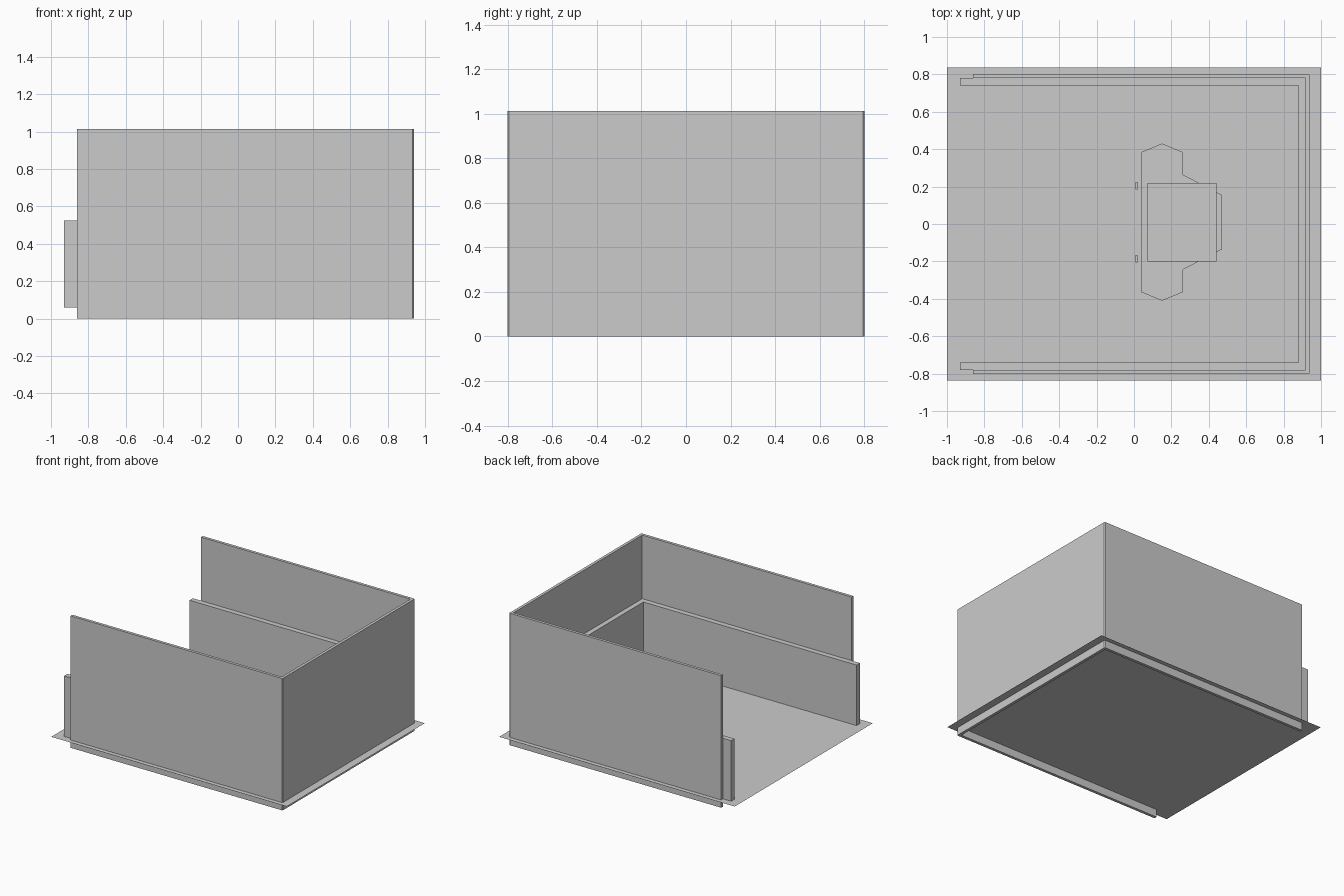
import bpy

if "Cube" in bpy.data.objects:
    bpy.data.objects.remove(bpy.data.objects["Cube"])


def prism(name, outline, z0, z1):
    """Extrude a closed outline from z0 to z1."""
    n = len(outline)
    verts = [(x, y, z0) for x, y in outline] + [(x, y, z1) for x, y in outline]
    faces = [tuple(reversed(range(n))), tuple(range(n, 2 * n))]
    faces += [(i, (i + 1) % n, n + (i + 1) % n, n + i) for i in range(n)]
    mesh = bpy.data.meshes.new(name)
    mesh.from_pydata(verts, [], faces)
    obj = bpy.data.objects.new(name, mesh)
    bpy.context.collection.objects.link(obj)
    return obj


def box(name, x0, x1, y0, y1, z0, z1):
    return prism(name, [(x0, y0), (x1, y0), (x1, y1), (x0, y1)], z0, z1)


def u_wall(name, start, end, half, t, z0, z1, chamfer):
    """Three-sided wall, open towards -x, with small corner chamfers."""
    c = chamfer
    outline = [(start, -half), (end - c, -half), (end, -half + c),
               (end, half - c), (end - c, half), (start, half),
               (start, half - t), (end - t, half - t),
               (end - t, -half + t), (start, -half + t)]
    return prism(name, outline, z0, z1)


FLOOR = 0.06
CY = 0.01  # centre line of the console

# Thin floor sheet
mesh = bpy.data.meshes.new("floor")
mesh.from_pydata([(-1, -0.837, FLOOR), (1, -0.837, FLOOR),
                  (1, 0.837, FLOOR), (-1, 0.837, FLOOR)], [], [(0, 1, 2, 3)])
bpy.context.collection.objects.link(bpy.data.objects.new("floor", mesh))

# Tall outer wall and low inner wall
u_wall("outer_wall", -0.86, 0.94, 0.802, 0.022, 0.0, 1.013, 0.006)
u_wall("inner_wall", -0.93, 0.92, 0.78, 0.04, FLOOR, 0.525, 0.0005)

# Low console: pointed wings, tapered nose
half = [(0.47, 0.145), (0.26, 0.255), (0.26, 0.375), (0.15, 0.42), (0.04, 0.375)]
outline = [(x, CY + y) for x, y in half] + [(x, CY - y) for x, y in reversed(half)]
prism("console_base", outline, FLOOR, 0.2)
box("console_top", 0.073, 0.44, CY - 0.21, CY + 0.21, 0.2, 0.3)
box("console_handle", 0.41, 0.422, 0.01, 0.108, 0.3, 0.306)

# Small details mirrored on both sides
for side, s in (("left", 1), ("right", -1)):
    ridge = [(0.19, CY + s * 0.36), (0.205, CY + s * 0.3), (0.208, CY + s * 0.3)]
    prism("wing_ridge_" + side, ridge if s < 0 else ridge[::-1], 0.2, 0.204)
    y = CY + s * 0.195
    box("rear_peg_" + side, 0.008, 0.02, y - 0.02, y + 0.02, FLOOR, 0.075)
